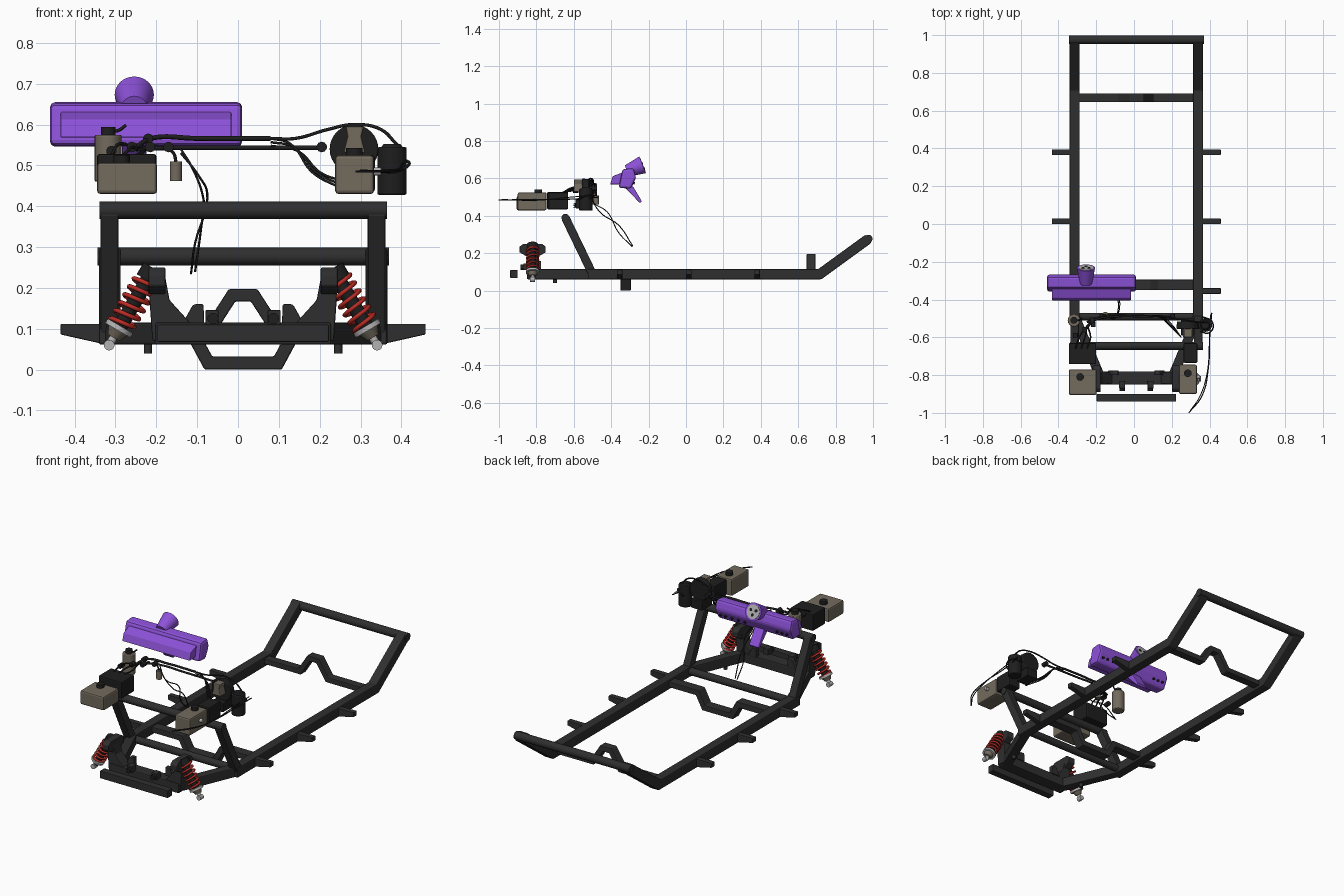
import bpy, bmesh, math
from mathutils import Vector

if "Cube" in bpy.data.objects:
    bpy.data.objects.remove(bpy.data.objects["Cube"])

def mat(name, c):
    m = bpy.data.materials.new(name); m.diffuse_color = (*c, 1); return m
FRAME = mat("frame charcoal", (.028, .028, .029))
BLACK = mat("rubber black", (.013, .013, .014))
PURPLE = mat("dash purple", (.27, .085, .70))
TAN = mat("tank grey brown", (.17, .145, .11))
RED = mat("spring red", (.50, .025, .018))
METAL = mat("light metal", (.45, .45, .45))
C = 0.0125                      # frame centre line
SIDES = (("left", -1), ("right", 1))

def finish(name, bm, m, bevel=0, smooth=False):
    bmesh.ops.recalc_face_normals(bm, faces=bm.faces)
    me = bpy.data.meshes.new(name); bm.to_mesh(me); bm.free()
    ob = bpy.data.objects.new(name, me); bpy.context.collection.objects.link(ob)
    me.materials.append(m)
    if bevel:
        b = ob.modifiers.new("bevel", 'BEVEL'); b.width = bevel; b.segments = 2
    if smooth:
        bpy.ops.object.select_all(action='DESELECT')
        bpy.context.view_layer.objects.active = ob; ob.select_set(True)
        bpy.ops.object.shade_smooth_by_angle(angle=math.radians(40))
    return ob

def prism(name, poly, axis, a, b, m, bevel=0.005):
    """Extrude a 2D outline along an axis; outline is (y,z), (x,z) or (x,y)."""
    put = {'x': lambda p, t: (t, p[0], p[1]), 'y': lambda p, t: (p[0], t, p[1]),
           'z': lambda p, t: (p[0], p[1], t)}[axis]
    bm = bmesh.new()
    lo = [bm.verts.new(put(p, a)) for p in poly]
    hi = [bm.verts.new(put(p, b)) for p in poly]
    bm.faces.new(lo); bm.faces.new(hi)
    n = len(poly)
    for i in range(n):
        bm.faces.new((lo[i], lo[(i+1) % n], hi[(i+1) % n], hi[i]))
    return finish(name, bm, m, bevel)

def strip(pts, t):
    """Mitred outline of thickness t around a 2D centre line."""
    P = [Vector(p) for p in pts]; L, R = [], []
    for i, p in enumerate(P):
        ds = [(P[j+1] - P[j]).normalized() for j in (i-1, i) if 0 <= j < len(P)-1]
        ns = [Vector((-d.y, d.x)) for d in ds]
        n = sum(ns, Vector((0, 0))).normalized()
        n *= t / 2 / n.dot(ns[0])
        L.append(p + n); R.append(p - n)
    return L + R[::-1]

def box(name, x, y, z, m, bevel=0.005):
    return prism(name, [(x[0], y[0]), (x[1], y[0]), (x[1], y[1]), (x[0], y[1])], 'z', z[0], z[1], m, bevel)

def cyl(name, a, b, r1, m, r2=None, seg=24, bevel=0):
    a, b = Vector(a), Vector(b); d = b - a
    bm = bmesh.new()
    bmesh.ops.create_cone(bm, cap_ends=True, segments=seg, radius1=r1,
                          radius2=r1 if r2 is None else r2, depth=d.length)
    bmesh.ops.transform(bm, matrix=d.to_track_quat('Z', 'Y').to_matrix().to_4x4(), verts=bm.verts)
    bmesh.ops.translate(bm, vec=(a + b) / 2, verts=bm.verts)
    return finish(name, bm, m, bevel, True)

def wire(name, pts, r, m=BLACK, smooth=True):
    cu = bpy.data.curves.new(name, 'CURVE'); cu.dimensions = '3D'
    cu.bevel_depth = r; cu.bevel_resolution = 2; cu.resolution_u = 6; cu.use_fill_caps = True
    s = cu.splines.new('BEZIER' if smooth else 'POLY')
    if smooth:
        s.bezier_points.add(len(pts) - 1)
        for bp, p in zip(s.bezier_points, pts):
            bp.co = p; bp.handle_left_type = bp.handle_right_type = 'AUTO'
    else:
        s.points.add(len(pts) - 1)
        for sp, p in zip(s.points, pts):
            sp.co = (*p, 1)
    tmp = bpy.data.objects.new(name, cu); bpy.context.collection.objects.link(tmp)
    bpy.context.view_layer.update()
    me = bpy.data.meshes.new_from_object(tmp.evaluated_get(bpy.context.evaluated_depsgraph_get()))
    bpy.data.objects.remove(tmp)
    me.materials.clear(); me.materials.append(m)
    ob = bpy.data.objects.new(name, me); bpy.context.collection.objects.link(ob)
    me.polygons.foreach_set("use_smooth", [True] * len(me.polygons))

# --- Chassis sides, mirrored
for side, s in SIDES:
    X = lambda v: C + s * v
    prism(f"side_rail_{side}", strip([(-.525, .088), (.715, .088), (.975, .277)], .054), 'x', X(.30), X(.353), FRAME)
    prism(f"front_rail_{side}", strip([(X(.325), -.49), (X(.195), -.80)], .05), 'z', .061, .115, FRAME)
    prism(f"hoop_leg_{side}", strip([(-.5, .09), (-.645, .39)], .045), 'x', X(.305), X(.349), FRAME)
    for i, y in enumerate((.38, .015, -.355)):
        prism(f"body_mount_{side}_{i}", [(X(.34), .062), (X(.447), .086), (X(.447), .112), (X(.34), .112)],
              'y', y - .015, y + .015, FRAME, .003)
    # Shock tower with gusset and head bracket
    prism(f"shock_tower_{side}", [(X(.222), .07), (X(.235), .25), (X(.195), .25), (X(.18), .17), (X(.13), .115), (X(.12), .07)],
          'y', -.845, -.785, FRAME, .004)
    prism(f"tower_head_{side}", [(-.89, .235), (-.87, .25), (-.77, .25), (-.75, .235), (-.75, .205), (-.785, .185), (-.855, .185), (-.89, .205)],
          'x', X(.19), X(.232), FRAME, .004)
    cyl(f"lower_stud_{side}", (X(.233), -.70, .04), (X(.233), -.70, .09), .01, FRAME)
    # Steering rack mounts on the crossmember
    box(f"rack_bracket_{side}", (X(.060), X(.092)), (-.87, -.83), (.11, .146), FRAME, .003)
    prism(f"rack_ear_{side}", [(X(.095), .11), (X(.15), .11), (X(.125), .155), (X(.12), .16), (X(.097), .16)],
          'y', -.80, -.775, FRAME, .003)
    cyl(f"rack_bolt_{side}", (X(.074), -.885, .125), (X(.074), -.86, .125), .014, BLACK, seg=12)
    # Coil-over shock
    top, bot = Vector((X(.222), -.82, .24)), Vector((X(.328), -.82, .06))
    d = bot - top; at = lambda f: top + d * f
    u = d.normalized(); v = Vector((0, 1, 0)); w = u.cross(v)
    cyl(f"shock_body_{side}", at(0), at(.85), .018, BLACK)
    cyl(f"shock_upper_cup_{side}", at(-.04), at(.12), .030, BLACK)
    cyl(f"shock_collar_{side}", at(.74), at(.80), .036, METAL)
    cyl(f"shock_lower_cup_{side}", at(.80), at(.90), .026, TAN, .016)
    cyl(f"shock_rod_{side}", at(.86), at(1), .010, METAL)
    cyl(f"shock_eye_{side}", at(1) - v * .014, at(1) + v * .014, .013, METAL)
    turns, n = 6, 96
    wire(f"spring_{side}", [at(.10 + .65 * i / n) + .031 * (v * math.cos(turns * math.tau * i / n)
         + w * math.sin(turns * math.tau * i / n)) for i in range(n + 1)], .0055, RED, False)

# --- Cross members
box("front_crossmember", (C - .215, C + .215), (-.85, -.78), (.061, .115), FRAME)
box("bumper_bar", (C - .21, C + .21), (-.94, -.90), (.068, .11), FRAME, .003)
cyl("cross_tube", (C - .345, -.49, .09), (C + .345, -.49, .09), .02, FRAME)
cyl("hoop_top", (C - .352, -.645, .39), (C + .352, -.645, .39), .021, FRAME)
cyl("rear_bar", (C - .357, .975, .277), (C + .357, .975, .277), .022, FRAME)
prism("drop_crossmember", strip([(C - .31, .09), (C - .125, .09), (C - .085, .016), (C + .085, .016), (C + .125, .09), (C + .31, .09)], .032),
      'y', -.35, -.295, FRAME, .004)
prism("hump_crossmember", strip([(C - .31, .092), (C - .085, .092), (C - .027, .182), (C + .027, .182), (C + .085, .092), (C + .31, .092)], .03),
      'y', .645, .692, FRAME, .004)

# --- Dashboard, gauge pod and column shroud
prism("dash_body", [(-.36, .55), (-.34, .65), (-.28, .656), (-.266, .605), (-.295, .545)], 'x', -.46, .01, PURPLE, .012)
prism("dash_front", [(-.405, .568), (-.392, .612), (-.34, .632), (-.34, .568)], 'x', -.435, -.016, PURPLE, .004)
px, ax = -.254, Vector((0, .93, .37)).normalized()
face = Vector((px, -.232, .673))
cyl("gauge_pod", face - ax * .09, face, .032, PURPLE, .048, 32)
cyl("gauge_face", face - ax * .002, face + ax * .002, .038, METAL, seg=32)
up = Vector((1, 0, 0)).cross(ax)
for i, (dx, dz) in enumerate(((-.016, .008), (.016, .008), (0, -.018))):
    c = face + Vector((dx, 0, 0)) + up * dz
    cyl(f"gauge_dial_{i}", c, c + ax * .004, .008, BLACK, seg=16)
prism("column_shroud", [(-.335, .56), (-.285, .56), (-.236, .478), (-.246, .468)], 'x', px - .03, px + .03, PURPLE, .004)
nb = Vector((0, .966, -.26)).normalized() * Vector((1, 1, 1)).length / math.sqrt(3)
for i, x in enumerate((-.43, -.40, -.37, -.17, -.13, -.09, -.05, -.02)):
    c = Vector((x, -.278, .575))
    n = Vector((0, .9, -.435))
    cyl(f"dash_button_{i}", c - n * .004, c + n * .005, .007, BLACK, seg=12)

# --- Tanks, boxes and horn
box("left_tank", (-.345, -.198), (-.905, -.77), (.43, .507), TAN, .008)
cyl("left_tank_cap", (-.285, -.81, .505), (-.285, -.81, .525), .02, BLACK)
box("left_fuse_box", (-.345, -.20), (-.742, -.63), (.435, .528), BLACK, .006)
box("right_tank", (.238, .333), (-.90, -.745), (.43, .525), TAN, .008)
cyl("right_tank_cap", (.285, -.79, .52), (.285, -.79, .542), .02, BLACK)
cyl("tank_side_fitting", (.33, -.81, .485), (.35, -.81, .485), .01, METAL, seg=12)
box("right_relay_box", (.262, .335), (-.735, -.63), (.435, .525), BLACK, .006)
cyl("left_reservoir", (-.318, -.51, .46), (-.318, -.51, .575), .033, TAN, bevel=.004)
cyl("left_reservoir_cap", (-.318, -.51, .572), (-.318, -.51, .594), .018, BLACK)
cyl("small_canister", (-.152, -.48, .462), (-.152, -.48, .51), .015, TAN)
cyl("horn_disc", (.284, -.555, .54), (.284, -.515, .54), .06, BLACK, .056, 32, .004)
prism("horn_motor", [(.258, .53), (.268, .57), (.264, .595), (.308, .595), (.302, .57), (.312, .53)], 'y', -.60, -.55, TAN, .004)
cyl("black_canister", (.377, -.535, .428), (.377, -.535, .545), .036, BLACK, bevel=.004)
cyl("black_canister_lid", (.377, -.535, .54), (.377, -.535, .553), .030, BLACK, .02)
box("horn_bracket", (.25, .32), (-.59, -.50), (.44, .49), BLACK, .004)

# --- Harness, hoses and wires
wire("harness_upper", [(-.25, -.55, .545), (-.21, -.51, .567), (-.10, -.49, .566), (.08, -.49, .566)], .006)
wire("harness_lower", [(-.25, -.52, .54), (-.15, -.485, .543), (.0, -.485, .543), (.205, -.49, .543)], .0055)
wire("horn_hose", [(.08, -.49, .566), (.14, -.49, .566), (.22, -.50, .588), (.284, -.51, .60), (.35, -.52, .588), (.39, -.52, .55)], .004)
for i in range(3):
    o = .009 * i
    wire(f"relay_wire_{i}", [(.08, -.49, .566 - o), (.125 + o, -.49, .555 - o), (.18 + o, -.53, .485), (.25, -.60, .445 + o)], .003)
    wire(f"fuse_wire_{i}", [(-.31 + .03 * i, -.66, .525), (-.29 + .03 * i, -.60, .553 - o), (-.24, -.53, .54), (-.20, -.495, .55)], .004)
for i, (x, y, z) in enumerate(((-.26, -.56, .545), (-.215, -.53, .545), (-.22, -.51, .565), (-.17, -.49, .545), (.205, -.49, .545), (-.31, -.59, .535))):
    cyl(f"harness_plug_{i}", (x, y - .014, z), (x, y + .014, z), .013, BLACK, seg=10)
wire("reservoir_hose", [(-.318, -.51, .585), (-.295, -.51, .585), (-.275, -.50, .598)], .004)
wire("canister_lead", [(-.152, -.48, .51), (-.158, -.485, .53), (-.18, -.49, .545)], .004)
wire("drop_wire_a", [(-.14, -.49, .54), (-.115, -.50, .50), (-.085, -.46, .42), (-.09, -.36, .35), (-.105, -.285, .24)], .0028)
wire("drop_wire_b", [(-.14, -.49, .53), (-.10, -.50, .48), (-.075, -.42, .42), (-.105, -.36, .31), (-.115, -.287, .235)], .0028)
wire("long_wire_a", [(.412, -.47, .50), (.40, -.60, .49), (.395, -.75, .487), (.36, -.91, .486), (.29, -1.0, .485)], .003)
wire("long_wire_b", [(.405, -.48, .51), (.40, -.62, .50), (.385, -.80, .483), (.345, -.92, .485), (.30, -.985, .488)], .0025)
wire("canister_band", [(.36, -.49, .50), (.415, -.52, .51), (.40, -.575, .49), (.35, -.57, .485)], .004)

for m in bpy.data.materials:
    if m.users and not m.is_grease_pencil:
        m.use_nodes = True
        m.node_tree.nodes["Principled BSDF"].inputs["Base Color"].default_value = m.diffuse_color
